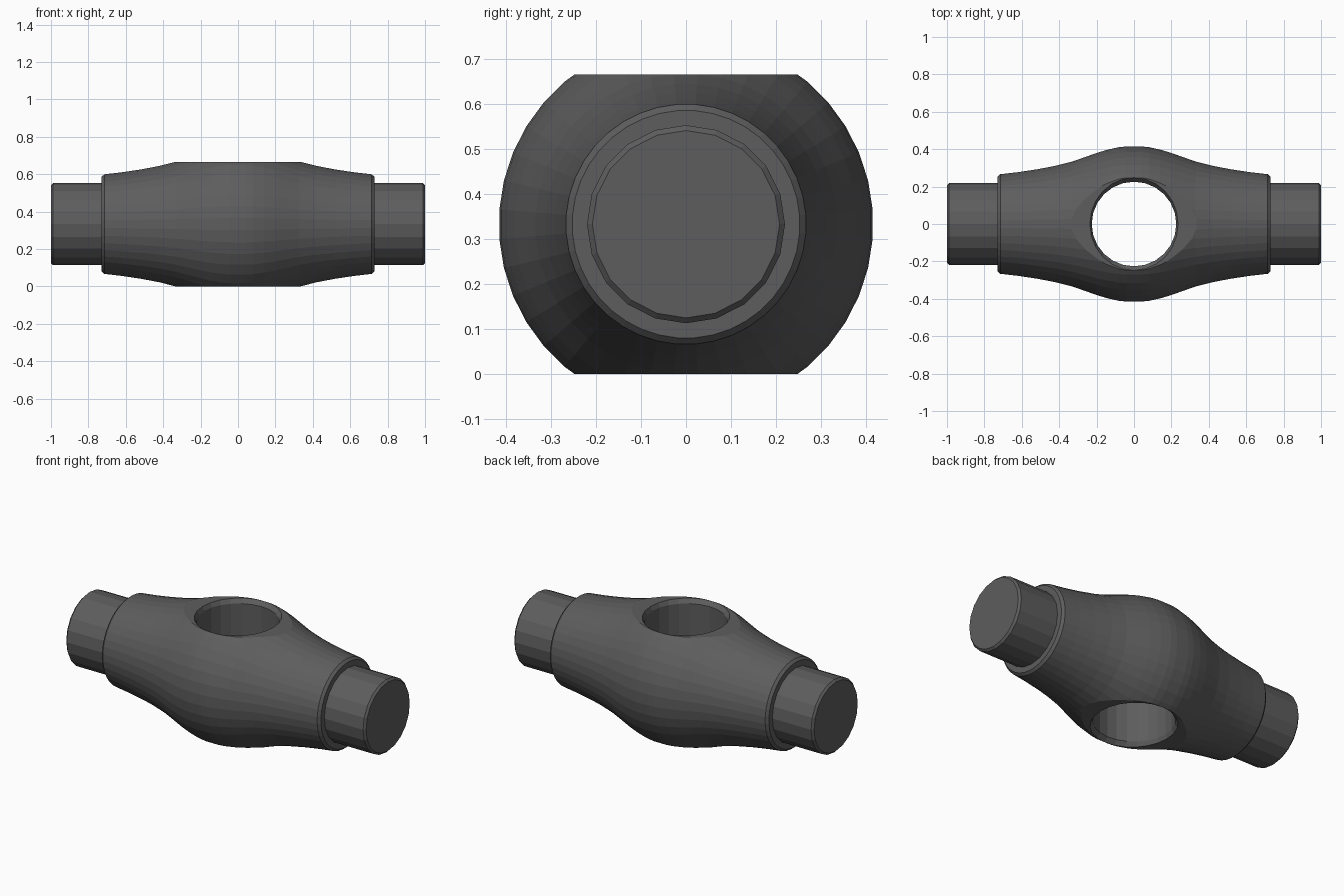
import bpy, bmesh, math
from mathutils import Vector, Matrix

if "Cube" in bpy.data.objects:
    bpy.data.objects.remove(bpy.data.objects["Cube"])

CZ = 0.333          # height of the long axis
TOP = 2 * CZ

grey = bpy.data.materials.new("dark grey")
grey.diffuse_color = (0.11, 0.11, 0.11, 1)
grey.use_nodes = True
grey.node_tree.nodes["Principled BSDF"].inputs["Base Color"].default_value = grey.diffuse_color


def loft(name, rings):
    """Closed skin over a list of rings with equal point counts."""
    bm = bmesh.new()
    loops = [[bm.verts.new(p) for p in ring] for ring in rings]
    n = len(loops[0])
    for a, b in zip(loops, loops[1:]):
        for i in range(n):
            j = (i + 1) % n
            bm.faces.new((a[i], a[j], b[j], b[i]))
    bm.faces.new(loops[0][::-1])
    bm.faces.new(loops[-1])
    bmesh.ops.recalc_face_normals(bm, faces=bm.faces)
    return finish(name, bm)


def finish(name, bm):
    me = bpy.data.meshes.new(name)
    bm.to_mesh(me)
    bm.free()
    me.materials.append(grey)
    ob = bpy.data.objects.new(name, me)
    bpy.context.collection.objects.link(ob)
    return ob


def ring_x(x, r, n, offset=0.0):
    return [Vector((x, r * math.cos(t), CZ + r * math.sin(t)))
            for t in (2 * math.pi * (i + offset) / n for i in range(n))]


def ring_z(z, rx, ry, n):
    return [Vector((rx * math.cos(t), ry * math.sin(t), z))
            for t in (2 * math.pi * i / n for i in range(n))]


# Body: bulging turned profile with chamfered ends
half = [(0.04, 0.416), (0.08, 0.412), (0.14, 0.399), (0.20, 0.381), (0.27, 0.356),
        (0.33, 0.335), (0.42, 0.312), (0.52, 0.293), (0.62, 0.278),
        (0.715, 0.267), (0.73, 0.253)]
profile = [(-x, r) for x, r in reversed(half)] + half
body = loft("body", [ring_x(x, r, 40, 0.5) for x, r in profile])

# Flats: slice the bulge off above and below
bm = bmesh.new()
bm.from_mesh(body.data)
for z, side in ((0.0, -1), (TOP, 1)):
    cut = bmesh.ops.bisect_plane(bm, geom=bm.verts[:] + bm.edges[:] + bm.faces[:],
                                 plane_co=(0, 0, z), plane_no=(0, 0, side),
                                 clear_outer=True)
    edges = [e for e in cut["geom_cut"] if isinstance(e, bmesh.types.BMEdge)]
    bmesh.ops.holes_fill(bm, edges=edges)
bmesh.ops.recalc_face_normals(bm, faces=bm.faces)
bm.to_mesh(body.data)
bm.free()

# Eye hole: vertical bore with a slightly flared rim at both ends
stations = [(-0.02, 0.238, 0.25), (0.0, 0.236, 0.248), (0.025, 0.226, 0.226)]
stations += [(TOP - z, rx, ry) for z, rx, ry in reversed(stations)]
cutter = loft("hole_cutter", [ring_z(z, rx, ry, 24) for z, rx, ry in stations])
mod = body.modifiers.new("hole", 'BOOLEAN')
mod.operation = 'DIFFERENCE'
mod.solver = 'EXACT'
mod.object = cutter
dg = bpy.context.evaluated_depsgraph_get()
bored = bpy.data.meshes.new_from_object(body.evaluated_get(dg))
body.modifiers.clear()
body.data = bored
bpy.data.objects.remove(cutter)

# End plugs: plain cylinders with a small edge chamfer
for name, s in (("left_plug", -1), ("right_plug", 1)):
    loft(name, [ring_x(s * x, r, 20, 0) for x, r in
                ((0.70, 0.22), (0.988, 0.22), (1.0, 0.208))])
